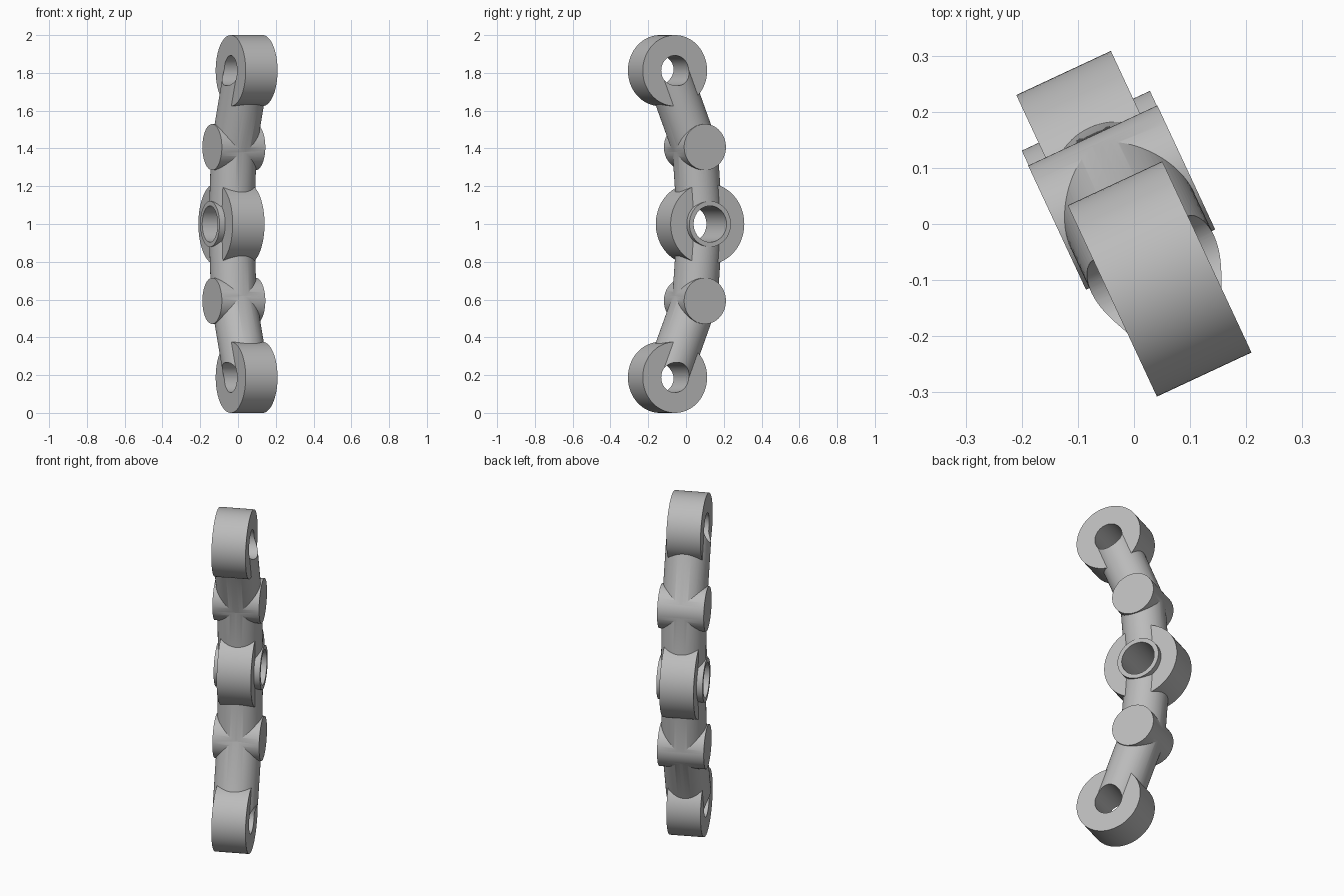
import bpy
from math import radians
from mathutils import Matrix, Vector

if "Cube" in bpy.data.objects:
    bpy.data.objects.remove(bpy.data.objects["Cube"], do_unlink=True)

grey = bpy.data.materials.new("plain grey")
grey.use_nodes = True
colour = (0.5, 0.5, 0.5, 1)
grey.diffuse_color = colour
grey.node_tree.nodes["Principled BSDF"].inputs["Base Color"].default_value = colour

# the whole link is turned about the vertical axis
TURN = Matrix.Rotation(radians(25), 3, "Z")


def cylinder(name, start, end, radius, sides=80):
    a, b = TURN @ Vector(start), TURN @ Vector(end)
    bpy.ops.mesh.primitive_cylinder_add(
        vertices=sides, radius=radius, depth=(b - a).length, location=(a + b) / 2,
        rotation=(b - a).to_track_quat("Z", "Y").to_euler())
    ob = bpy.context.object
    ob.name = name
    return ob


def cross(name, joint, half_width, radius):
    """Cylinder lying across the link, centred on a joint."""
    y, z = joint
    return cylinder(name, (-half_width, y, z), (half_width, y, z), radius)


# joints along the bent centre line, as (depth, height)
centre = (0.082, 1.0)
parts, holes = [], []

# middle eye with its raised collar
body = cross("link_body", centre, 0.093, 0.215)
parts.append(cross("centre_collar", centre, 0.126, 0.121))
holes.append(cross("centre_hole", centre, 0.4, 0.096))

# upper and lower arms mirror each other about the middle
for side, s in (("upper", 1), ("lower", -1)):
    peg = (0.052, 1 + s * 0.407)
    tip = (-0.108, 1 + s * 0.812)
    parts.append(cylinder(side + "_inner_rod", (0, *centre), (0, *peg), 0.1205))
    parts.append(cylinder(side + "_outer_rod", (0, *peg), (0, *tip), 0.1205))
    parts.append(cross(side + "_peg", peg, 0.127, 0.122))
    parts.append(cross(side + "_eye", tip, 0.093, 0.188))
    holes.append(cross(side + "_hole", tip, 0.4, 0.08))

# fuse the parts, then bore the holes
bpy.context.view_layer.objects.active = body
for operation, tools in (("UNION", parts), ("DIFFERENCE", holes)):
    for tool in tools:
        mod = body.modifiers.new(tool.name, "BOOLEAN")
        mod.operation = operation
        mod.solver = "EXACT"
        mod.object = tool
        bpy.ops.object.modifier_apply(modifier=mod.name)
        bpy.data.objects.remove(tool, do_unlink=True)

body.data.materials.clear()
body.data.materials.append(grey)
bpy.ops.object.select_all(action="DESELECT")
body.select_set(True)
bpy.ops.object.shade_smooth_by_angle(angle=radians(25))
